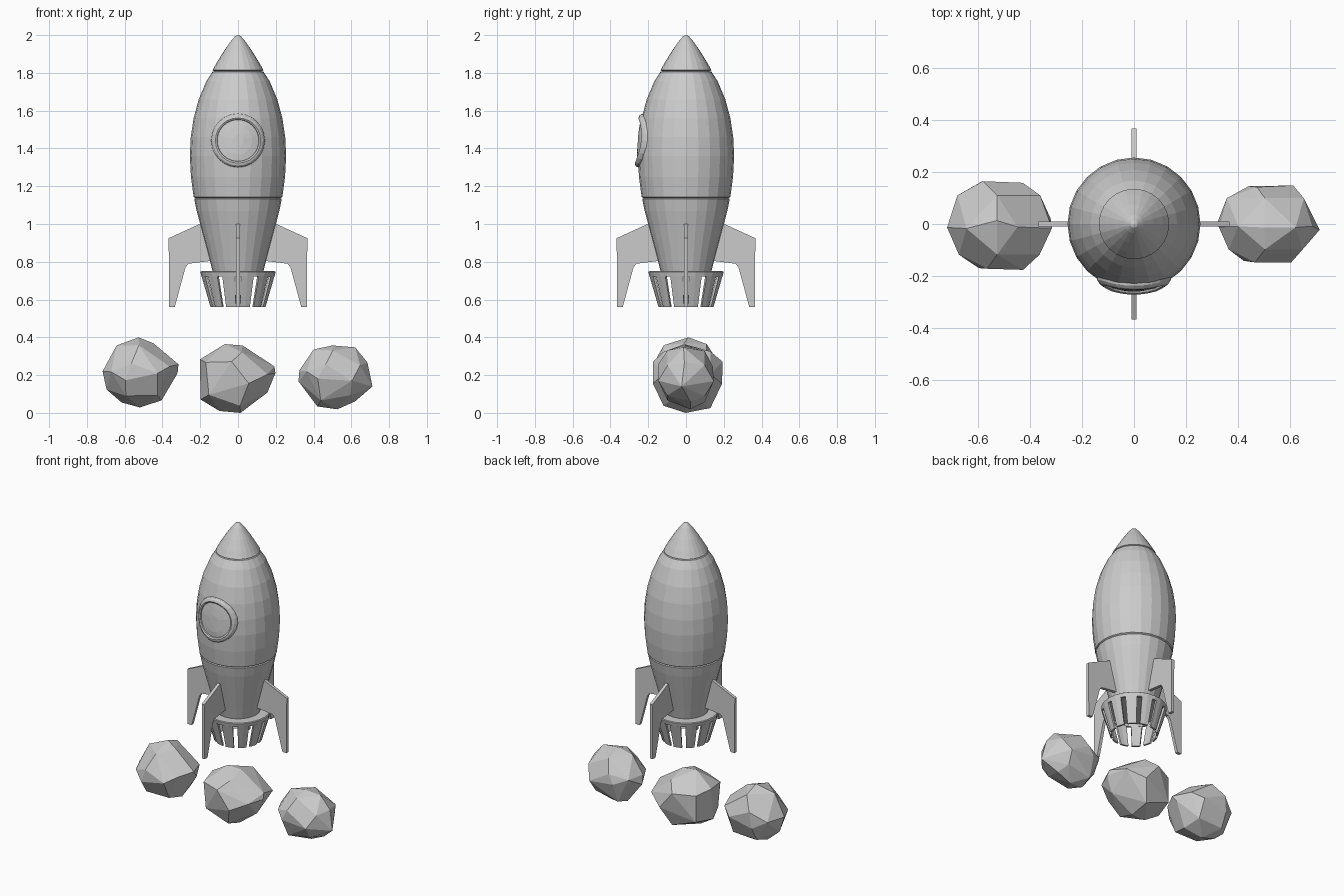
import bpy, bmesh, math, random
from mathutils import Vector

if "Cube" in bpy.data.objects:
    bpy.data.objects.remove(bpy.data.objects["Cube"])

random.seed(4)
TAU = 2 * math.pi


def finish(bm, name, smooth=False):
    bmesh.ops.recalc_face_normals(bm, faces=bm.faces)
    me = bpy.data.meshes.new(name)
    bm.to_mesh(me)
    bm.free()
    ob = bpy.data.objects.new(name, me)
    bpy.context.collection.objects.link(ob)
    return ob


def lathe(name, profile, sides=24):
    bm = bmesh.new()
    vs = [bm.verts.new((r, 0, z)) for r, z in profile]
    es = [bm.edges.new(p) for p in zip(vs, vs[1:])]
    bmesh.ops.spin(bm, geom=vs + es, cent=(0, 0, 0), axis=(0, 0, 1),
                   angle=TAU, steps=sides, use_duplicate=False)
    bmesh.ops.remove_doubles(bm, verts=bm.verts, dist=0.0005)
    return finish(bm, name)


# Hull sections and nose, separated by narrow seams
lower = [(0.132, 0.74), (0.155, 0.83), (0.19, 0.96), (0.219, 1.07), (0.232, 1.133)]
upper = [(0.235, 1.143), (0.249, 1.25), (0.255, 1.36), (0.250, 1.46),
         (0.235, 1.56), (0.208, 1.66), (0.167, 1.757), (0.135, 1.806)]
lathe("lower_hull", [(0, 0.74)] + lower + [(0.222, 1.137), (0, 1.137)])
lathe("upper_hull", [(0, 1.137), (0.225, 1.137)] + upper + [(0.12, 1.81), (0, 1.81)])
lathe("nose_cone", [(0, 1.81), (0.128, 1.81), (0.135, 1.814), (0.112, 1.855),
                    (0.075, 1.915), (0.035, 1.972), (0.014, 1.995), (0, 2.0)])


def hull_radius(z):
    pts = lower + upper
    for (r0, z0), (r1, z1) in zip(pts, pts[1:]):
        if z0 <= z <= z1:
            return r0 + (r1 - r0) * (z - z0) / (z1 - z0)
    return 0.2


# Porthole parts wrap onto the hull: rows of (radius, height above hull)
def wrapped_disc(name, rows, sides=24, cz=1.442):
    bm = bmesh.new()
    rings = []
    for rad, off in rows:
        ring = []
        for i in range(sides):
            a = TAU * i / sides
            x, z = rad * math.cos(a), cz + rad * math.sin(a)
            y = -math.sqrt(hull_radius(z) ** 2 - x * x) - off
            ring.append(bm.verts.new((x, y, z)))
        rings.append(ring)
    for a, b in zip(rings, rings[1:]):
        for i in range(sides):
            j = (i + 1) % sides
            bm.faces.new((a[i], a[j], b[j], b[i]))
    if rows[0][0] < 0.05:
        bm.faces.new(rings[0])
    return finish(bm, name)


wrapped_disc("porthole_frame", [(0.108, -0.005), (0.112, 0.012), (0.12, 0.018),
                                (0.132, 0.016), (0.141, 0.008), (0.143, -0.008)])
wrapped_disc("porthole_glass", [(0.03, 0.005), (0.075, 0.005), (0.11, 0.004)])

# Four fins from one flat outline
FIN = [(0.125, 1.0), (0.203, 1.0), (0.367, 0.925), (0.365, 0.56), (0.335, 0.56),
       (0.278, 0.77), (0.262, 0.79), (0.125, 0.807)]
for k, side in enumerate(("right", "back", "left", "front")):
    bm = bmesh.new()
    f = bm.faces.new([bm.verts.new((x, -0.01, z)) for x, z in FIN])
    ext = bmesh.ops.extrude_face_region(bm, geom=[f])
    for v in ext["geom"]:
        if isinstance(v, bmesh.types.BMVert):
            v.co.y = 0.01
    fin = finish(bm, "fin_" + side)
    fin.rotation_euler.z = k * TAU / 4

# Nozzle collar and its twelve separated petals
lathe("nozzle_collar", [(0, 0.75), (0.194, 0.75), (0.199, 0.746), (0.193, 0.722),
                        (0.178, 0.722), (0.178, 0.738), (0, 0.738)])
bm = bmesh.new()
for k in range(12):
    sections = []
    for t in (4.5, 15, 25.5):
        a = math.radians(30 * k + t)
        sections.append([bm.verts.new((r * math.cos(a), r * math.sin(a), z))
                         for r, z in ((0.194, 0.725), (0.146, 0.56),
                                      (0.134, 0.56), (0.180, 0.725))])
    for s, t in zip(sections, sections[1:]):
        for i in range(4):
            j = (i + 1) % 4
            bm.faces.new((s[i], s[j], t[j], t[i]))
    bm.faces.new(sections[0])
    bm.faces.new(sections[-1])
finish(bm, "nozzle_petals")


# Faceted rocks: hull of a front outline shrunk towards front and back
def rock(name, outline, y_front, y_back):
    n = len(outline)
    c = Vector((sum(p[0] for p in outline) / n, sum(p[1] for p in outline) / n))
    bm = bmesh.new()
    for i, p in enumerate(outline):
        d = Vector(p) - c
        y = random.uniform(-0.025, 0.025)
        bm.verts.new((p[0], y, p[1]))
        for end in (y_front, y_back):
            if i % 2 == 0:
                q = c + d * random.uniform(0.76, 0.86)
                bm.verts.new((q.x, end * 0.66, q.y))
            elif i % 4 == 1:
                q = c + d * random.uniform(0.35, 0.5)
                bm.verts.new((q.x, end * random.uniform(0.94, 1.0), q.y))
    res = bmesh.ops.convex_hull(bm, input=bm.verts)
    junk = [g for g in res["geom_interior"] if isinstance(g, bmesh.types.BMVert)]
    bmesh.ops.delete(bm, geom=junk, context="VERTS")
    bmesh.ops.dissolve_limit(bm, angle_limit=math.radians(8),
                             verts=bm.verts, edges=bm.edges)
    finish(bm, name)


rock("rock_left", [(-0.717, 0.22), (-0.643, 0.357), (-0.526, 0.40), (-0.447, 0.368),
                   (-0.315, 0.257), (-0.32, 0.21), (-0.405, 0.066), (-0.52, 0.029),
                   (-0.616, 0.055), (-0.696, 0.124)], -0.178, 0.166)
rock("rock_middle", [(-0.202, 0.283), (-0.07, 0.364), (0.024, 0.357), (0.193, 0.246),
                     (0.198, 0.21), (0.156, 0.108), (0.013, 0.0), (-0.098, 0.01),
                     (-0.198, 0.071)], -0.18, 0.196)
rock("rock_right", [(0.325, 0.225), (0.4, 0.336), (0.5, 0.357), (0.62, 0.347),
                    (0.685, 0.267), (0.712, 0.14), (0.62, 0.061), (0.526, 0.019),
                    (0.42, 0.034), (0.32, 0.167)], -0.148, 0.15)
